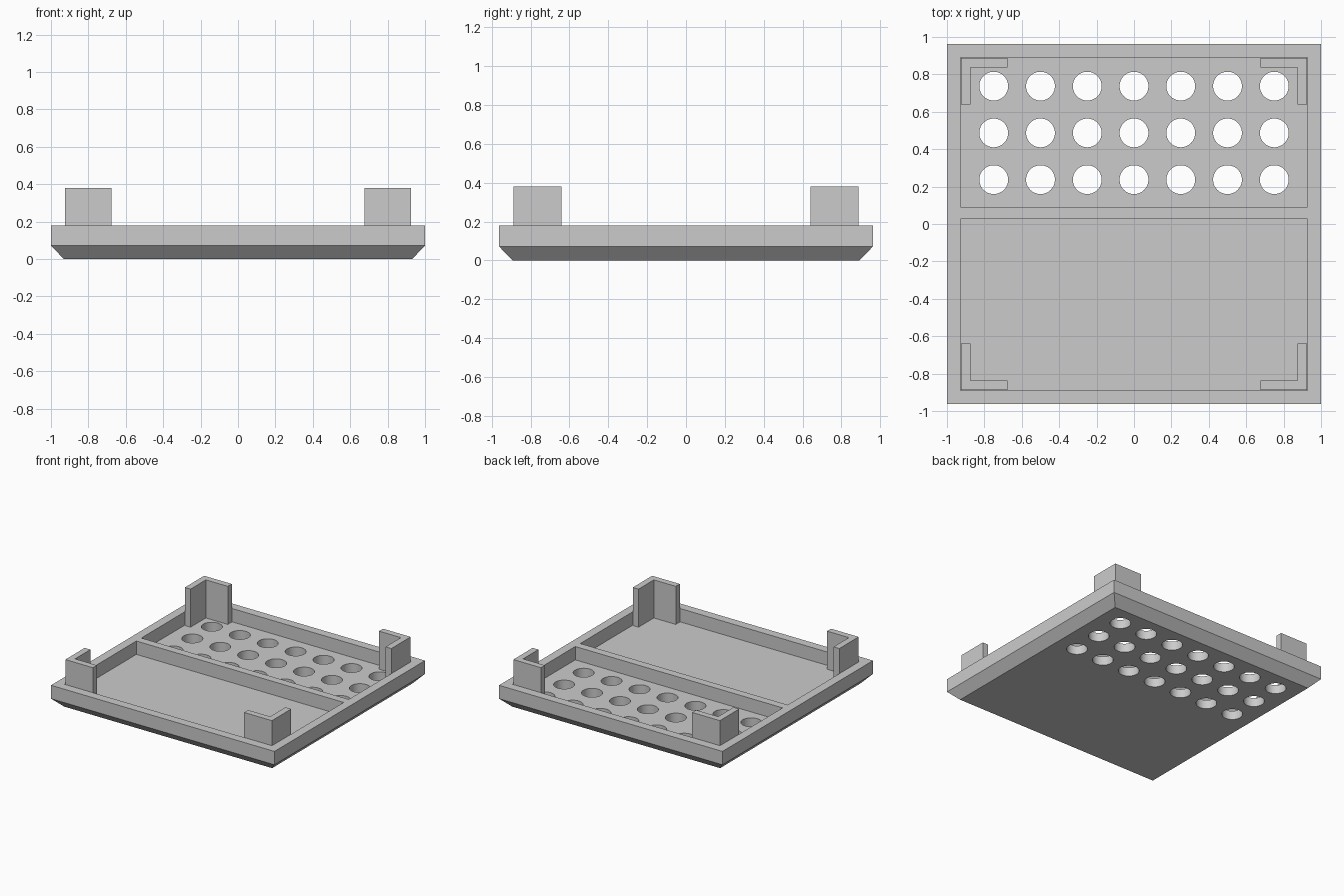
import bpy
import bmesh
from mathutils import Matrix

if "Cube" in bpy.data.objects:
    bpy.data.objects.remove(bpy.data.objects["Cube"])

HALF_X, HALF_Y = 1.0, 0.962
FLOOR, RIM, POST_TOP = 0.072, 0.18, 0.38
CHAMFER = 0.069
IN_X, IN_Y = 0.928, 0.891          # pocket half sizes
POST_X, POST_Y = 0.924, 0.887      # outer faces of the corner posts
POST_LEN, POST_THICK = 0.247, 0.051

grey = bpy.data.materials.new("grey plastic")
grey.use_nodes = True
grey.diffuse_color = (0.6, 0.6, 0.6, 1)
grey.node_tree.nodes["Principled BSDF"].inputs["Base Color"].default_value = (0.6, 0.6, 0.6, 1)


def finish(name, bm):
    bmesh.ops.recalc_face_normals(bm, faces=bm.faces)
    mesh = bpy.data.meshes.new(name)
    bm.to_mesh(mesh)
    bm.free()
    mesh.materials.append(grey)
    obj = bpy.data.objects.new(name, mesh)
    bpy.context.collection.objects.link(obj)
    return obj


def add_box(bm, x0, x1, y0, y1, z0, z1):
    centre = Matrix.Translation(((x0 + x1) / 2, (y0 + y1) / 2, (z0 + z1) / 2))
    size = Matrix.Diagonal((x1 - x0, y1 - y0, z1 - z0, 1))
    bmesh.ops.create_cube(bm, size=1, matrix=centre @ size)


def cut(target, cutter):
    mod = target.modifiers.new("cut", 'BOOLEAN')
    mod.object = cutter
    mod.solver = 'EXACT'
    bpy.context.view_layer.objects.active = target
    bpy.ops.object.modifier_apply(modifier=mod.name)
    bpy.data.objects.remove(cutter)


# Tray: three stacked rectangles give the chamfered underside and upright sides
bm = bmesh.new()
rings = []
for inset, z in ((CHAMFER, 0), (0, FLOOR), (0, RIM)):
    x, y = HALF_X - inset, HALF_Y - inset
    rings.append([bm.verts.new((sx * x, sy * y, z))
                  for sx, sy in ((-1, -1), (1, -1), (1, 1), (-1, 1))])
bm.faces.new(rings[0])
bm.faces.new(rings[-1])
for low, high in zip(rings, rings[1:]):
    for i in range(4):
        j = (i + 1) % 4
        bm.faces.new((low[i], low[j], high[j], high[i]))
tray = finish("tray", bm)

# Front and back pockets, leaving a divider between them
bm = bmesh.new()
for y0, y1 in ((-IN_Y, 0.026), (0.09, IN_Y)):
    add_box(bm, -IN_X, IN_X, y0, y1, FLOOR, RIM + 0.1)
cut(tray, finish("pocket_cutter", bm))

# Grid of round holes through the back floor
bm = bmesh.new()
for col in range(-3, 4):
    for row in range(3):
        bmesh.ops.create_cone(
            bm, cap_ends=True, segments=48, radius1=0.077, radius2=0.077, depth=0.3,
            matrix=Matrix.Translation((col * 0.25, 0.237 + row * 0.25, 0.04)))
cut(tray, finish("hole_cutter", bm))

# L-shaped corner posts standing on the floor
for side, sx in (("left", 1), ("right", -1)):
    for end, sy in (("front", -1), ("back", 1)):
        bm = bmesh.new()
        outline = [(0, 0), (POST_LEN, 0), (POST_LEN, POST_THICK),
                   (POST_THICK, POST_THICK), (POST_THICK, POST_LEN), (0, POST_LEN)]
        base = bm.faces.new([bm.verts.new((sx * (POST_X - u), sy * (POST_Y - v), FLOOR))
                             for u, v in outline])
        top = bmesh.ops.extrude_face_region(bm, geom=[base])["geom"]
        bmesh.ops.translate(bm, vec=(0, 0, POST_TOP - FLOOR),
                            verts=[g for g in top if isinstance(g, bmesh.types.BMVert)])
        finish(f"corner_post_{end}_{side}", bm)

# Smooth hole walls, crisp edges elsewhere
bpy.ops.object.select_all(action='DESELECT')
tray.select_set(True)
bpy.context.view_layer.objects.active = tray
bpy.ops.object.shade_smooth_by_angle(angle=0.5)
